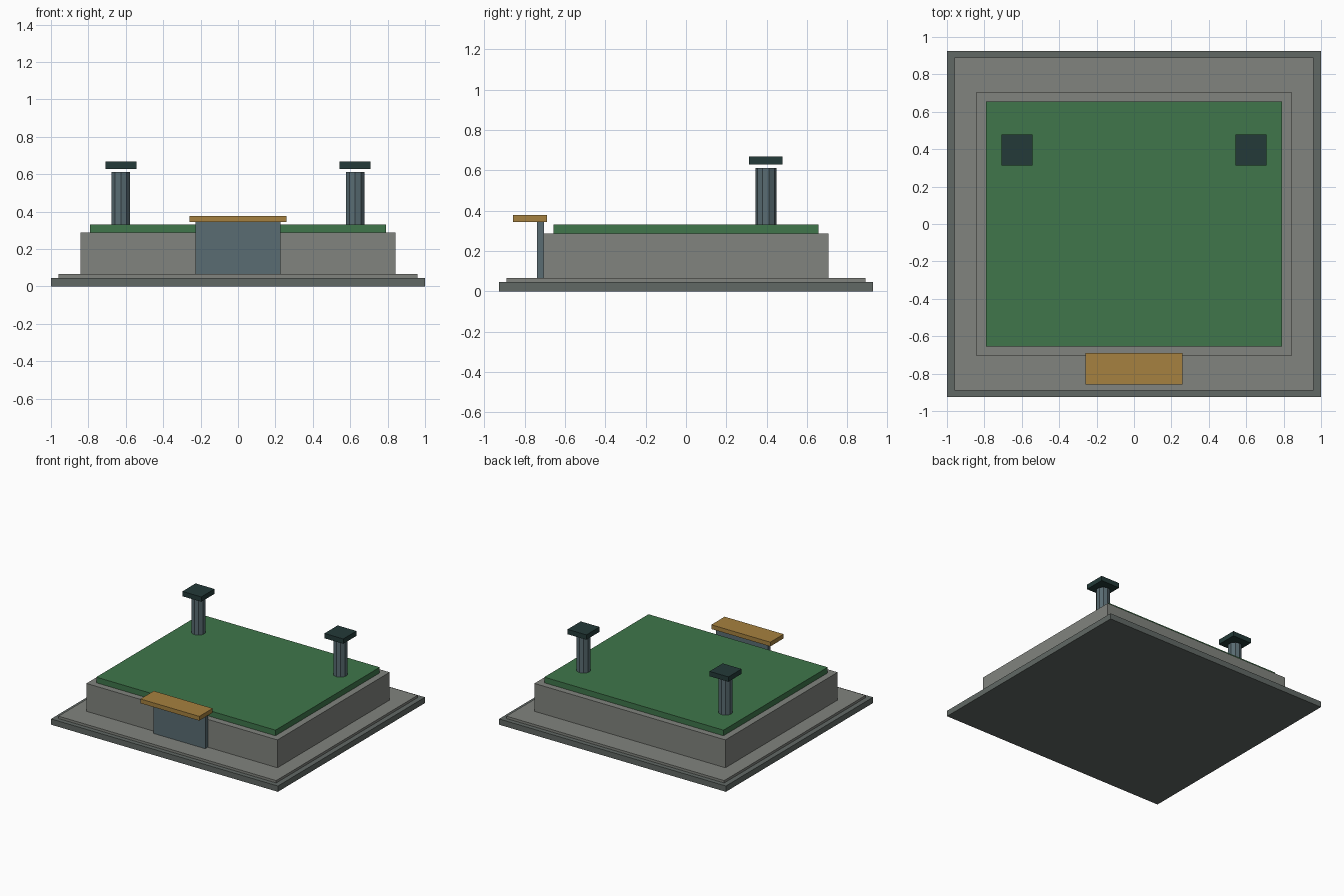
import bpy

if "Cube" in bpy.data.objects:
    bpy.data.objects.remove(bpy.data.objects["Cube"])


def material(name, rgb):
    m = bpy.data.materials.new(name)
    m.diffuse_color = (*rgb, 1)
    m.use_nodes = True
    m.node_tree.nodes["Principled BSDF"].inputs["Base Color"].default_value = m.diffuse_color
    return m


dark_stone = material("dark_stone", (0.12, 0.14, 0.13))
stone = material("stone", (0.22, 0.23, 0.21))
slate = material("slate", (0.10, 0.15, 0.17))
green = material("green", (0.05, 0.18, 0.07))
ochre = material("ochre", (0.38, 0.22, 0.05))
dark_teal = material("dark_teal", (0.017, 0.042, 0.04))


def box(name, x, y, z, mat):
    """Box from (min, max) ranges on each axis."""
    bpy.ops.mesh.primitive_cube_add(size=1, location=[sum(r) / 2 for r in (x, y, z)])
    ob = bpy.context.object
    ob.name = name
    ob.scale = [r[1] - r[0] for r in (x, y, z)]
    bpy.ops.object.transform_apply(location=False, rotation=False, scale=True)
    ob.data.materials.append(mat)
    return ob


# Stepped foundation, main block and roof
box("base_slab", (-1, 1), (-0.926, 0.926), (0, 0.046), dark_stone)
box("paving", (-0.96, 0.96), (-0.89, 0.89), (0.046, 0.065), stone)
box("main_block", (-0.842, 0.842), (-0.706, 0.706), (0.065, 0.287), stone)
box("roof", (-0.79, 0.79), (-0.656, 0.656), (0.287, 0.332), green)

# Entrance
box("door", (-0.228, 0.228), (-0.738, -0.704), (0.065, 0.343), slate)
box("door_canopy", (-0.26, 0.26), (-0.858, -0.69), (0.343, 0.377), ochre)

# Ten-sided roof vents with caps hovering just above them
for side, x in (("left", -0.626), ("right", 0.626)):
    bpy.ops.mesh.primitive_cylinder_add(vertices=10, radius=0.052, depth=0.279,
                                        location=(x, 0.396, 0.4715))
    vent = bpy.context.object
    vent.name = f"vent_{side}"
    vent.data.materials.append(slate)
    box(f"vent_cap_{side}", (x - 0.083, x + 0.083), (0.313, 0.479), (0.628, 0.667), dark_teal)
